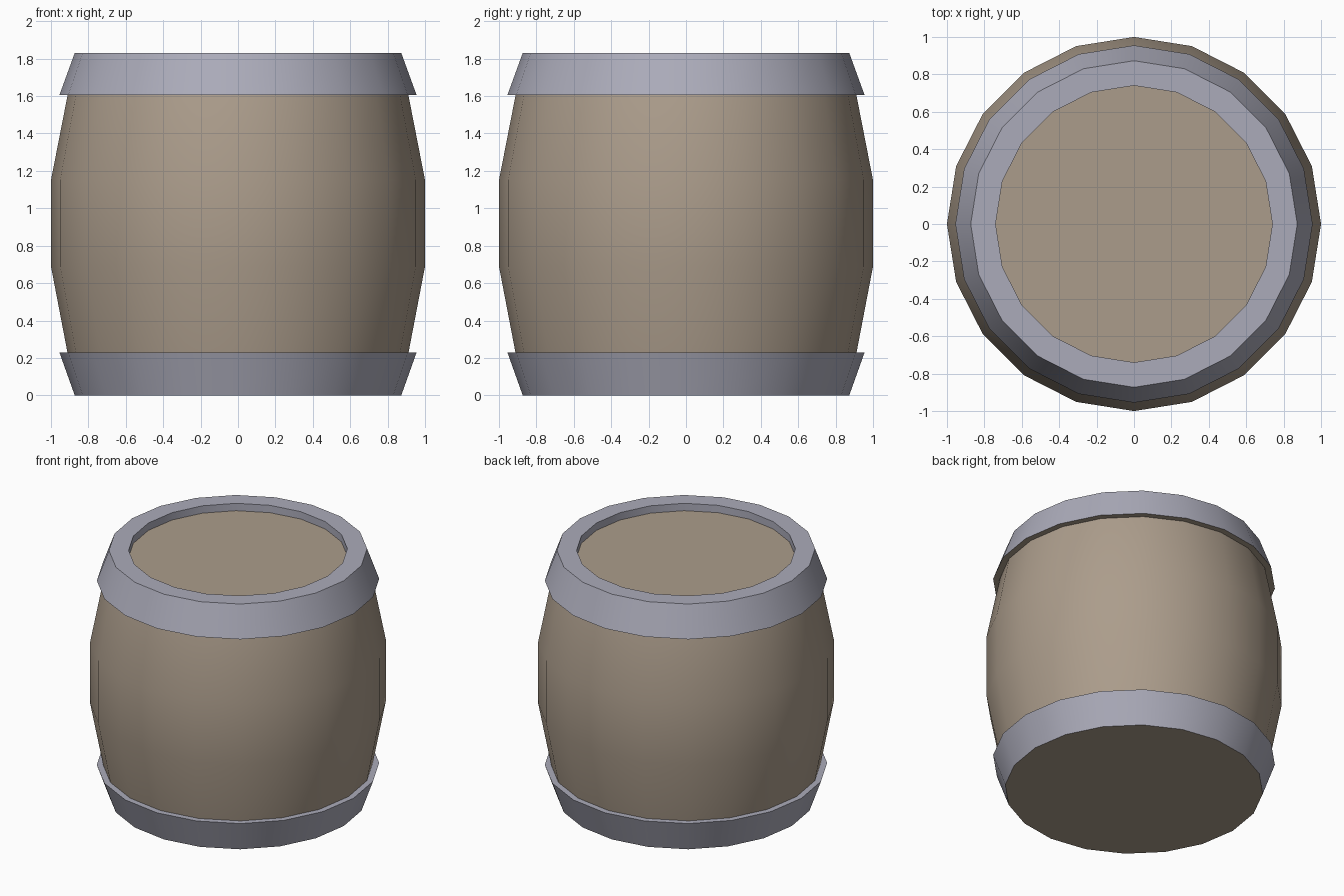
import bpy
import bmesh
from math import cos, sin, tau, radians

SIDES = 20

cube = bpy.data.objects.get("Cube")
if cube:
    bpy.data.objects.remove(cube, do_unlink=True)


def make_material(name, rgb):
    mat = bpy.data.materials.new(name)
    mat.use_nodes = True
    color = (*rgb, 1.0)
    mat.diffuse_color = color
    mat.node_tree.nodes["Principled BSDF"].inputs["Base Color"].default_value = color
    return mat


wood = make_material("brown wood", (0.41, 0.335, 0.26))
metal = make_material("grey metal", (0.41, 0.41, 0.49))


def lathe(name, profile, materials, caps=False):
    """Turn a (radius, height) profile around z; caps close both ends."""
    bm = bmesh.new()
    rings = [[bm.verts.new((r * cos(tau * i / SIDES), r * sin(tau * i / SIDES), z))
              for i in range(SIDES)] for r, z in profile]
    for low, high in zip(rings, rings[1:]):
        for i in range(SIDES):
            j = (i + 1) % SIDES
            bm.faces.new((low[i], low[j], high[j], high[i]))
    if caps:
        bm.faces.new(rings[0][::-1])
        bm.faces.new(rings[-1])
    # Downward faces take the last material
    bm.normal_update()
    for face in bm.faces:
        if face.normal.z < -0.9:
            face.material_index = len(materials) - 1
    mesh = bpy.data.meshes.new(name)
    bm.to_mesh(mesh)
    bm.free()
    for mat in materials:
        mesh.materials.append(mat)
    obj = bpy.data.objects.new(name, mesh)
    bpy.context.collection.objects.link(obj)
    bpy.ops.object.select_all(action="DESELECT")
    obj.select_set(True)
    bpy.context.view_layer.objects.active = obj
    bpy.ops.object.shade_smooth_by_angle(angle=radians(30))
    return obj


# Bulging wooden body with its base and sunken lid
lathe("barrel_body",
      [(0.873, 0), (0.912, 0.23), (1, 0.69), (1, 1.15), (0.912, 1.6), (0.86, 1.775)],
      [wood], caps=True)

# Lower hoop, flaring upward to a narrow lip
lathe("lower_hoop", [(0.873, 0), (0.955, 0.23), (0.905, 0.23)], [metal])

# Upper hoop with a wooden underside and a raised rim around the lid
lathe("upper_hoop",
      [(0.905, 1.605), (0.955, 1.605), (0.873, 1.83), (0.74, 1.83), (0.74, 1.77)],
      [metal, wood])
